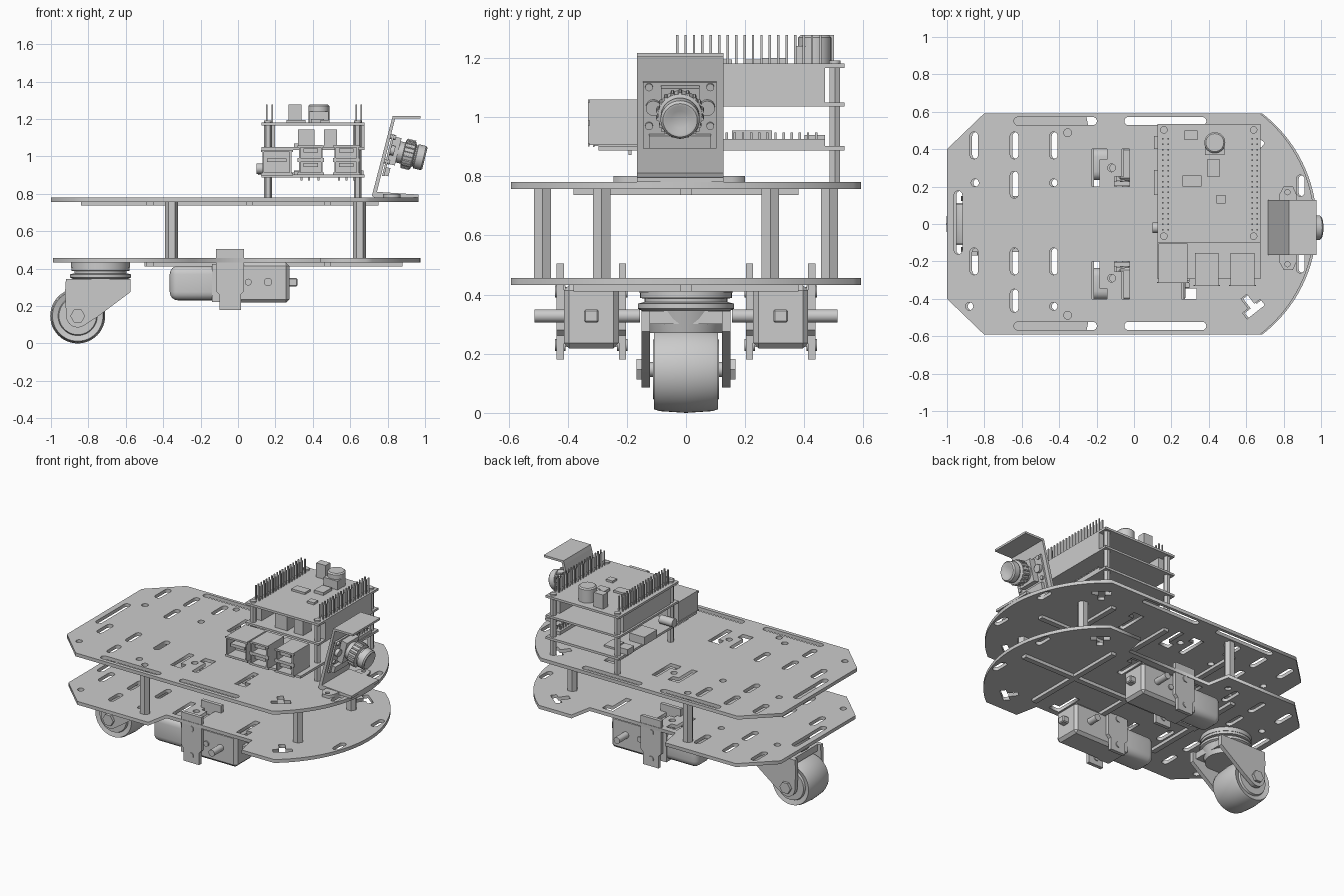
import bpy, bmesh
from math import pi, cos, sin, asin, radians
from mathutils import Vector, Matrix

if "Cube" in bpy.data.objects:
    bpy.data.objects.remove(bpy.data.objects["Cube"])


def finish(name, bm, smooth=False):
    bmesh.ops.recalc_face_normals(bm, faces=bm.faces)
    me = bpy.data.meshes.new(name)
    bm.to_mesh(me)
    bm.free()
    ob = bpy.data.objects.new(name, me)
    bpy.context.collection.objects.link(ob)
    if smooth:
        bpy.ops.object.select_all(action='DESELECT')
        ob.select_set(True)
        bpy.context.view_layer.objects.active = ob
        bpy.ops.object.shade_smooth_by_angle(angle=radians(35))
    return ob


def boxes(name, items, bevel=0, seg=1):
    """One object from boxes given as x0, x1, y0, y1, z0, z1."""
    bm = bmesh.new()
    for x0, x1, y0, y1, z0, z1 in items:
        m = Matrix.Translation(((x0 + x1) / 2, (y0 + y1) / 2, (z0 + z1) / 2)) @ \
            Matrix.Diagonal((x1 - x0, y1 - y0, z1 - z0, 1))
        bmesh.ops.create_cube(bm, size=1, matrix=m)
    if bevel:
        bmesh.ops.bevel(bm, geom=bm.edges[:], offset=bevel, segments=seg, affect='EDGES', profile=.5)
    return finish(name, bm, seg > 1)


def lathe(name, a, b, prof, n=32):
    """Turned part along a-b; prof holds (fraction along, radius)."""
    a, b = Vector(a), Vector(b)
    q = (b - a).to_track_quat('Z', 'Y')
    bm = bmesh.new()
    rings = [[bm.verts.new(a + (b - a) * t + q @ Vector((r * cos(2 * pi * i / n), r * sin(2 * pi * i / n), 0)))
              for i in range(n)] for t, r in prof]
    for r0, r1 in zip(rings, rings[1:]):
        for i in range(n):
            bm.faces.new((r0[i], r0[(i + 1) % n], r1[(i + 1) % n], r1[i]))
    bm.faces.new(rings[0])
    bm.faces.new(rings[-1])
    return finish(name, bm, n > 8)


def cyl(name, a, b, r, n=24):
    return lathe(name, a, b, [(0, r), (1, r)], n)


def prism(name, pts, y0, y1):
    """Extrude an xz profile along y."""
    bm = bmesh.new()
    f = bm.faces.new([bm.verts.new((x, y0, z)) for x, z in pts])
    g = bmesh.ops.extrude_face_region(bm, geom=[f])['geom']
    bmesh.ops.translate(bm, vec=(0, y1 - y0, 0), verts=[v for v in g if isinstance(v, bmesh.types.BMVert)])
    return finish(name, bm)


def sheet(name, loops, z0, z1, dx=0):
    """Flat plate: first loop is the outline, the others are holes."""
    cu = bpy.data.curves.new(name, 'CURVE')
    cu.dimensions, cu.fill_mode, cu.extrude = '2D', 'BOTH', (z1 - z0) / 2
    for loop in loops:
        sp = cu.splines.new('POLY')
        sp.points.add(len(loop) - 1)
        for p, (x, y) in zip(sp.points, loop):
            p.co = (x, y, 0, 1)
        sp.use_cyclic_u = True
    tmp = bpy.data.objects.new(name, cu)
    bpy.context.collection.objects.link(tmp)
    bpy.context.view_layer.update()
    me = bpy.data.meshes.new_from_object(tmp.evaluated_get(bpy.context.evaluated_depsgraph_get()))
    bpy.data.objects.remove(tmp)
    ob = bpy.data.objects.new(name, me)
    bpy.context.collection.objects.link(ob)
    ob.location = (dx, 0, (z0 + z1) / 2)
    return ob


def slot(x0, y0, x1, y1, r=.022):
    d = Vector((x1 - x0, y1 - y0))
    ang = d.angle_signed(Vector((1, 0))) if d.length else 0
    return [(cx + r * cos(ang + s + pi * i / 8), cy + r * sin(ang + s + pi * i / 8))
            for cx, cy, s in ((x1, y1, -pi / 2), (x0, y0, pi / 2)) for i in range(8 + bool(d.length))]


# chassis plates
R, cx = .745, .22
a0 = asin(.592 / R)
nose = [(cx + R * cos(a0 * (i / 16 - 1)), R * sin(a0 * (i / 16 - 1))) for i in range(33)]
notch = [(-.27, .592), (-.24, .44), (.40, .44), (.43, .592)]
tail = [(-.8, .592), (-1, .4), (-1, -.4), (-.8, -.592)]
holes = [slot(-.94, -.14, -.94, .155)]
for x in (-.855, -.64, -.43):
    holes += [slot(x, .37, x, .47), slot(x, -.25, x, -.15)]
holes += [slot(-.64, .16, -.64, .26), slot(-.64, -.45, -.64, -.37)]
holes += [slot(x, y, x, y, .021) for x, y in ((-.85, .22), (-.43, .22), (-.88, -.44), (-.43, -.52 + .08),
                                              (-.12, .3), (-.12, -.29), (-.355, .488), (-.355, -.488))]
ell = [(-.225, .2), (-.185, .2), (-.185, .345), (-.145, .345), (-.145, .4), (-.225, .4)]
tee = [(-.06, -.02), (.06, -.02), (.06, .02), (.02, .02), (.02, .085), (-.02, .085), (-.02, .02), (-.06, .02)]
c, s_ = cos(radians(38)), sin(radians(38))
for s in (1, -1):
    for dx in (0, .48):
        holes.append([(x + dx, s * y) for x, y in ell])
    holes.append([(-.25 - x, s * (.6 - y)) for x, y in ell])
    holes.append([(.64 + u * c - v * s_, -s * (-.455 + u * s_ + v * c)) for u, v in tee])
    holes.append(slot(.89, s * .17, .89, s * .24))
edge_slots = [slot(x0, y, x1, y) for y in (.55, -.545) for x0, x1 in ((-.62, -.22), (-.03, .365))]
sheet('upper_plate', [nose + tail] + holes + edge_slots, .757, .78)
sheet('lower_plate', [nose + notch[::-1] + tail + [(x, -y) for x, y in notch]] + holes, .433, .456, .012)

# stiffening ribs below each plate
for name, z, x0, x1 in (('upper_ribs', .737, -.84, .75), ('lower_ribs', .411, -.5, .88)):
    boxes(name, [(x0, x1, -.018, .018, z, z + .022)] +
          [(x - .018, x + .018, -.38, .38, z, z + .021) for x in (-.47, .06, .48)])

# plate spacers
for s in (1, -1):
    cyl('rear_spacer', (-.355, s * .485, .45), (-.355, s * .485, .76), .034, 6)
    cyl('front_spacer', (.65, s * .285, .45), (.65, s * .285, .76), .034, 6)

# gear motors and their brackets
for s in (1, -1):
    Y = lambda a, b: (min(s * a, s * b), max(s * a, s * b))
    boxes('motor_gearbox', [(-.09, .275, *Y(.227, .413), .218, .432)], .018)
    boxes('motor_can', [(-.365, -.08, *Y(.235, .405), .23, .415)], .045, 4)
    boxes('motor_strap', [(-.14, -.05, *Y(.23, .41), .222, .425)])
    boxes('motor_end_tab', [(.27, .318, *Y(.295, .345), .305, .35)], .006)
    cyl('motor_shaft', (.16, s * .155, .328), (.16, s * .512, .328), .022)
    cyl('gearbox_boss', (.055, s * .4, .328), (.055, s * .422, .328), .018)
    for y in (.203, .413):
        out = [(-.1, .18), (.015, .18), (.015, .262), (.033, .28), (.033, .505), (-.118, .505),
               (-.118, .28), (-.1, .262)]
        prism('motor_bracket', out, s * y, s * (y + .024))
        for z in (.23, .41):
            cyl('bracket_bolt', (-.045, s * (y - .006), z), (-.045, s * (y + .03), z), .02, 12)

# swivel caster
cyl('caster_mount', (-.735, 0, .405), (-.735, 0, .436), .158, 40)
lathe('caster_swivel', (-.735, 0, .27), (-.735, 0, .408),
      [(0, .128), (.55, .15), (.6, .163), (.72, .163), (.76, .14), (.84, .14), (.86, .155), (1, .155)], 40)
lathe('caster_wheel', (-.857, -.112, .147), (-.857, .112, .147),
      [(0, .05), (.0, .1), (.06, .105), (.02, .135), (.1, .141), (.5, .147), (.9, .141), (.98, .135),
       (.94, .105), (1, .1), (1, .05)], 48)
foot = [(-.857 + .062 * cos(a), .147 + .062 * sin(a)) for a in [pi * (1.05 + .09 * i) for i in range(8)]]
for s in (1, -1):
    prism('caster_fork', foot + [(-.755, .14), (-.575, .275), (-.575, .345), (-.92, .345), (-.925, .27)],
          s * .122, s * .15)
    cyl('caster_axle_nut', (-.857, s * .14, .147), (-.857, s * .168, .147), .04, 6)
cyl('caster_axle', (-.857, -.15, .147), (-.857, .15, .147), .025)
boxes('caster_fork_bridge', [(-.9, -.6, -.13, .13, .3, .345)])

# board stack
boxes('main_board', [(.125, .675, -.295, .535, .887, .903)])
boxes('middle_board', [(.125, .675, -.1, .535, 1.035, 1.049)])
boxes('top_board', [(.125, .675, -.1, .535, 1.166, 1.181)])
for x in (.16, .64):
    for y in (.503, -.065):
        cyl('board_spacer', (x, y, .775), (x, y, 1.17), .021, 6)
        cyl('board_screw', (x, y, 1.17), (x, y, 1.192), .02, 12)
boxes('header_blocks', [(x - .03, x + .03, -.03, .47, 1.045, 1.17) for x in (.168, .645)])
boxes('header_pins', [(x - .004, x + .004, y - .004, y + .004, 1.17, 1.278)
                      for x in (.155, .182, .632, .659) for y in [-.03 + .0285 * i for i in range(18)]])
boxes('main_header', [(.615, .67, .1, .47, .9, .925)])
boxes('main_header_pins', [(x - .004, x + .004, y - .004, y + .004, .92, .948)
                           for x in (.63, .655) for y in [.11 + .0275 * i for i in range(13)]])
boxes('solder_pins', [(x - .005, x + .005, y - .005, y + .005, .872, .89)
                      for x in (.34, .38, .43, .54, .58, .62) for y in (-.14, -.19)])

# board components
boxes('top_chips', [(.26, .36, .2, .26, 1.18, 1.195), (.39, .46, .255, .345, 1.18, 1.2),
                    (.44, .49, .11, .155, 1.18, 1.195)])
boxes('top_terminal', [(.27, .34, .45, .5, 1.18, 1.277)])
lathe('top_capacitor', (.432, .435, 1.18), (.432, .435, 1.277), [(0, .056), (.92, .056), (1, .048)])
boxes('top_capacitor_base', [(.38, .485, .37, .43, 1.18, 1.24)])
boxes('middle_parts', [(.32, .41, -.06, .03, 1.045, 1.145), (.46, .53, -.06, .03, 1.045, 1.145),
                       (.3, .4, .2, .3, 1.045, 1.07)])
boxes('main_chips', [(.3, .44, .15, .29, .9, .925), (.3, .42, -.03, .09, .9, .92), (.22, .3, .35, .45, .9, .915)])
boxes('side_ports', [(.108, .22, .155, .29, .9, .955), (.108, .18, .4, .47, .9, .94)])
cyl('audio_jack', (.1, -.02, .935), (.2, -.02, .935), .028)


def port(name, x0, x1, y0, y1, z0, z1, levels):
    """Metal connector shell with open sockets facing the front."""
    w, h = .01, (z1 - z0) / levels
    parts = [(x0, x1, y0 + .09, y1, z0, z1), (x0, x0 + w, y0, y0 + .09, z0, z1), (x1 - w, x1, y0, y0 + .09, z0, z1)]
    for i in range(levels + 1):
        z = z0 + i * (z1 - z0 - w) / levels
        parts.append((x0 + w, x1 - w, y0, y0 + .09, z, z + w))
    for i in range(levels):
        z = z0 + i * h + h * .5
        parts.append((x0 + .025, x1 - .025, y0 + .012, y0 + .095, z, z + .02))
        parts.append((x0 - .008, x1 + .008, y0, y0 + .006, z0 + i * h - .004, z0 + i * h + .008))
        parts.append((x0 - .008, x1 + .008, y0, y0 + .006, z0 + i * h + h - .012, z0 + i * h + h - .001))
    boxes(name, parts)


port('network_port', .13, .285, -.315, -.105, .903, 1.035, 1)
for x in (.325, .515):
    port('double_port', x, x + .128, -.332, -.155, .905, 1.06, 2)

# bent camera bracket
O, T, N = Vector((.72, .785)), Vector((.24, .971)), Vector((.971, -.24))
P = lambda u, v: tuple(O + T * u + N * v)
P3 = lambda u, v, y: (P(u, v)[0], y, P(u, v)[1])
prism('camera_bracket', [(.965, .78), (.73, .78), (.716, .79), P(.42, 0), (.828, 1.217), (.975, 1.217),
                         (.975, 1.203), (.84, 1.203), P(.41, .016), P(.03, .016), (.965, .796)], -.165, .127)
ears = [(.775, -.2), (.8, -.245), (.85, -.245), (.87, -.2), (.87, .155), (.85, .2), (.8, .2), (.775, .155)]
sheet('bracket_foot', [ears, slot(.82, -.215, .82, -.215, .014), slot(.82, .17, .82, .17, .014)], .778, .8)

# camera module
quad = lambda u0, u1, v0, v1: [P(u0, v0), P(u1, v0), P(u1, v1), P(u0, v1)]
prism('camera_board', quad(.12, .35, .022, .034), -.145, .103)
prism('camera_connector', quad(.125, .17, .034, .056), -.125, .085)
prism('lens_housing', quad(.19, .34, .03, .075), -.085, .045)
for y in (-.125, .082):
    for u in (.2, .335):
        cyl('camera_screw', P3(u, .012, y), P3(u, .045, y), .013, 12)
    cyl('lens_mount_ear', P3(.265, .03, y + (.015 if y < 0 else -.01)),
        P3(.265, .055, y + (.015 if y < 0 else -.01)), .026, 16)
lathe('lens_barrel', P3(.265, .05, -.02), P3(.265, .222, -.02),
      [(0, .058), (.3, .058), (.32, .075), (.62, .075), (.66, .058), (.7, .058), (.72, .066), (.95, .066),
       (1, .058), (1, .05), (.94, .03)], 36)
bpy.context.view_layer.update()
for i in range(18):
    d = (.075 * cos(2 * pi * i / 18), .075 * sin(2 * pi * i / 18))
    cyl('lens_grip', P3(.265 + d[0], .108, -.02 + d[1]), P3(.265 + d[0], .155, -.02 + d[1]), .007, 6)
